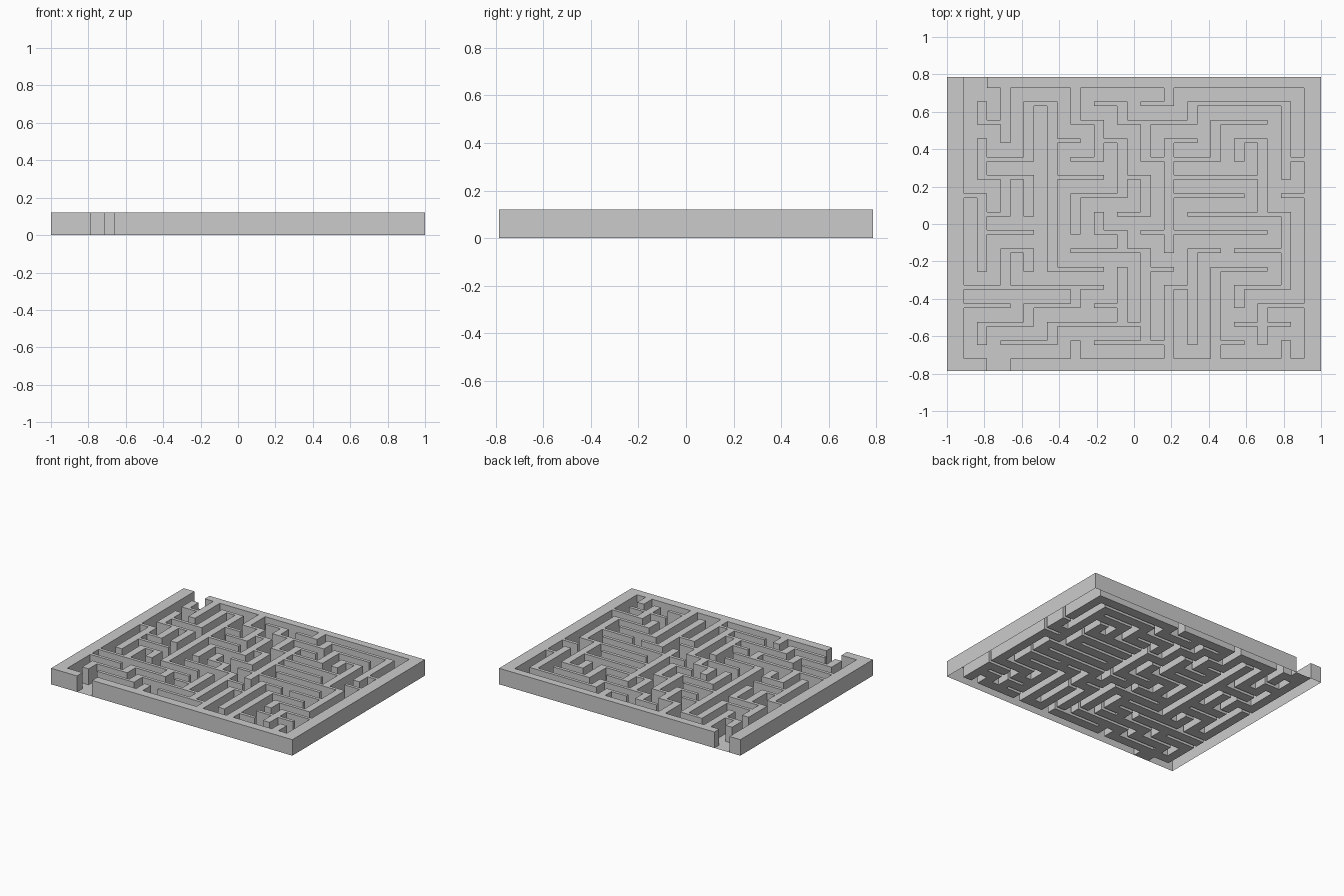
import bpy
import bmesh

if "Cube" in bpy.data.objects:
    bpy.data.objects.remove(bpy.data.objects["Cube"])

HEIGHT = 0.12
N = 15  # corridors per side

# One letter per wall post: the direction its wall segment runs (up/down/left/right in plan)
WALLS = [
    "DUDLURDRURRRRD",
    "RUDUULRRRUDLLD",
    "DUDULULUDLDRDD",
    "DLLURUUULLLUDR",
    "RDLULLULULLLLU",
    "LDUURRUUULLLUR",
    "ULUUUDRUURRRUL",
    "ULLUURDRULLLLU",
    "UDLURRRDUDLRRU",
    "UDUULLDDLDDLLU",
    "LLLLLLDDDLDRRU",
    "LLRRURDDDUDURR",
    "RRURRRRDDUDRUL",
    "URRUDRRRDUDLUD",
]
STEP = {"U": (-1, 0), "D": (1, 0), "L": (0, -1), "R": (0, 1)}


def grid_lines(outer_a, inner_a, inner_b, outer_b, wall):
    """Alternating wall and corridor boundaries along one axis."""
    corridor = (inner_b - inner_a - wall * (N - 1)) / N
    lines = [outer_a]
    for i in range(N):
        start = inner_a + i * (corridor + wall)
        lines += [start, start + corridor]
    return lines + [outer_b]


xs = grid_lines(-1.0, -0.91, 0.91, 1.0, 0.055)
ys = [-v for v in grid_lines(-0.785, -0.728, 0.72, 0.785, 0.024)]

# Plan of solid cells: border, posts and wall segments
size = 2 * N + 1
solid = [[r in (0, size - 1) or c in (0, size - 1) for c in range(size)] for r in range(size)]
for i, row in enumerate(WALLS):
    for j, letter in enumerate(row):
        r, c = 2 * i + 2, 2 * j + 2
        dr, dc = STEP[letter]
        solid[r][c] = solid[r + dr][c + dc] = True

# Entrance at the back and exit at the front
for c in (1, 2):
    solid[0][c] = False
for c in (3, 4):
    solid[size - 1][c] = False

bm = bmesh.new()


def height(r, c):
    inside = 0 <= r < size and 0 <= c < size
    return HEIGHT if inside and solid[r][c] else 0.0


def quad(points):
    bm.faces.new([bm.verts.new(p) for p in points])


for r in range(size):
    for c in range(size):
        x0, x1, y0, y1 = xs[c], xs[c + 1], ys[r + 1], ys[r]
        h = height(r, c)
        # Floor or wall top
        quad([(x0, y0, h), (x1, y0, h), (x1, y1, h), (x0, y1, h)])
        if not h:
            continue
        # Wall sides facing open cells; the underside stays hollow
        sides = [((1, 0), (x0, y0), (x1, y0)), ((0, 1), (x1, y0), (x1, y1)),
                 ((-1, 0), (x1, y1), (x0, y1)), ((0, -1), (x0, y1), (x0, y0))]
        for (dr, dc), a, b in sides:
            if not height(r + dr, c + dc):
                quad([(*a, 0), (*b, 0), (*b, h), (*a, h)])

bmesh.ops.remove_doubles(bm, verts=bm.verts, dist=1e-5)
mesh = bpy.data.meshes.new("maze_board")
bm.to_mesh(mesh)
bm.free()
bpy.context.collection.objects.link(bpy.data.objects.new("maze_board", mesh))
